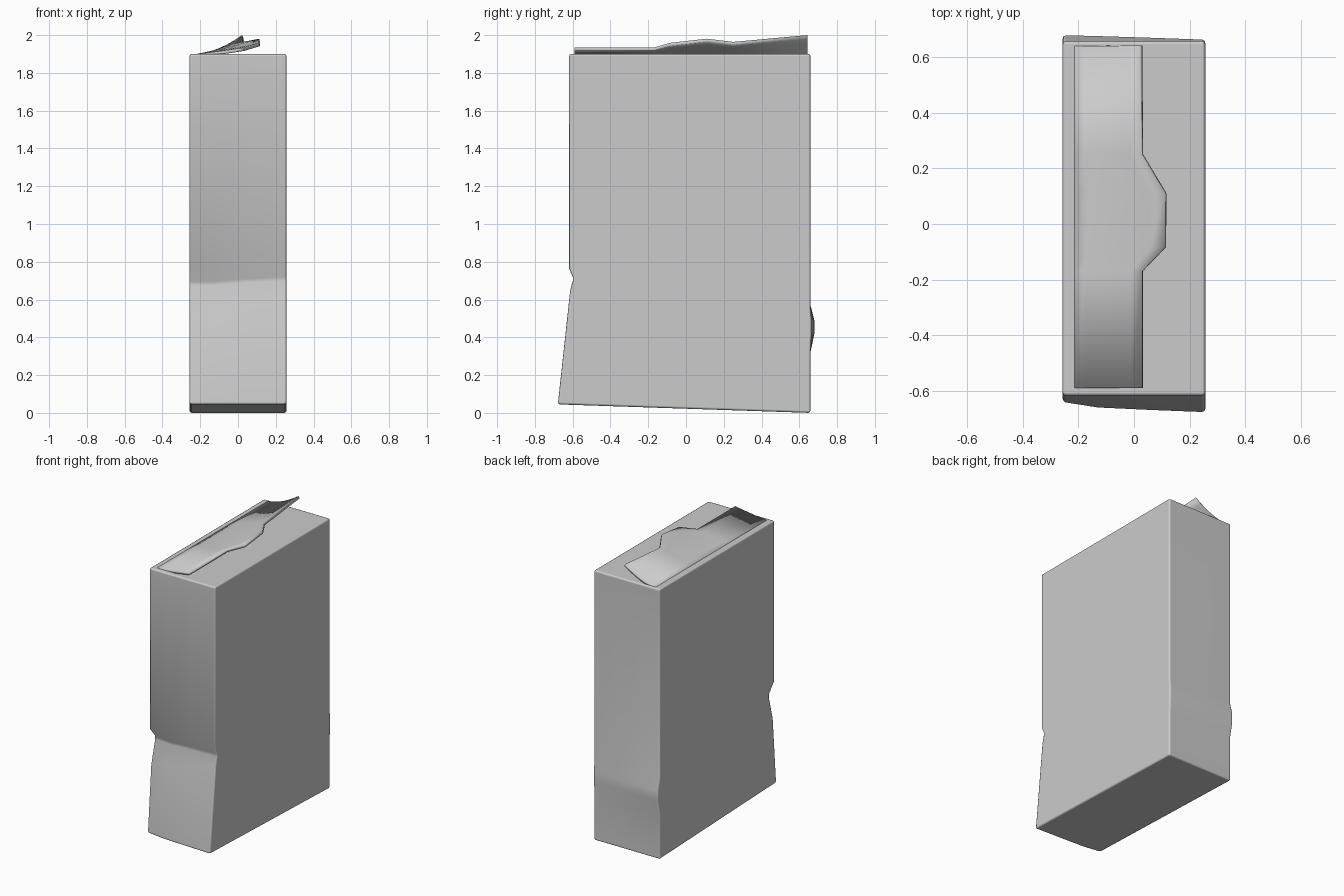
import bpy, bmesh, math

if "Cube" in bpy.data.objects:
    bpy.data.objects.remove(bpy.data.objects["Cube"])


def make_object(name, bm):
    bmesh.ops.recalc_face_normals(bm, faces=bm.faces)
    mesh = bpy.data.meshes.new(name)
    bm.to_mesh(mesh)
    bm.free()
    ob = bpy.data.objects.new(name, mesh)
    bpy.context.collection.objects.link(ob)
    bpy.ops.object.select_all(action='DESELECT')
    ob.select_set(True)
    bpy.context.view_layer.objects.active = ob
    return ob


# Box body: side profiles (y, z) at stations across the width, dented deeper on the left
def profile(bottom_y, dent_y, dent_z, low_y, low_z, bulge):
    return [(bottom_y, 0.045), (low_y, low_z), (dent_y, dent_z + 0.0), (dent_y, dent_z + 0.02),
            (-0.619, 0.765), (-0.619, 1.9),
            (0.659, 1.9), (0.659, 0.57), (bulge, 0.49), (bulge, 0.42), (0.659, 0.32), (0.659, 0.0)]


stations = [
    (-0.257, profile(-0.642, -0.562, 0.675, -0.605, 0.51, 0.680)),
    (-0.13, profile(-0.662, -0.575, 0.675, -0.618, 0.55, 0.677)),
    (0.06, profile(-0.671, -0.59, 0.69, -0.618, 0.60, 0.671)),
    (0.257, profile(-0.679, -0.60, 0.70, -0.613, 0.65, 0.664)),
]
bm = bmesh.new()
rings = [[bm.verts.new((x, y, z)) for y, z in pts] for x, pts in stations]
n = len(rings[0])
for a, b in zip(rings, rings[1:]):
    for i in range(n):
        j = (i + 1) % n
        bm.faces.new((a[i], a[j], b[j], b[i]))
bm.faces.new(rings[0])
bm.faces.new(rings[-1])
weight = bm.edges.layers.float.new('bevel_weight_edge')
for ring in (rings[0], rings[-1]):
    for i in range(n):
        bm.edges.get((ring[i], ring[(i + 1) % n]))[weight] = 1
for a, b in zip(rings, rings[1:]):
    for i in (0, 5, 6, n - 1):
        bm.edges.get((a[i], b[i]))[weight] = 1
body = make_object("box_body", bm)
bevel = body.modifiers.new("rounded_edges", 'BEVEL')
bevel.limit_method = 'WEIGHT'
bevel.width = 0.012
bevel.segments = 2
bevel.harden_normals = True
bpy.ops.object.shade_smooth_by_angle(angle=math.radians(50))

# Top flap: free-edge outline (x, y, height), curling up from the left hinge
outline = [(0.03, -0.59, 0.032), (0.03, -0.17, 0.032), (0.112, -0.085, 0.057),
           (0.112, 0.11, 0.079), (0.027, 0.25, 0.062), (0.022, 0.642, 0.098)]
hinge_x, hinge_z, columns = -0.215, 1.902, 6
bm = bmesh.new()
rows = []
for x, y, h in outline:
    curl = 1.7 if y > 0.6 else 1.2
    row = []
    for c in range(columns + 1):
        t = c / columns
        row.append(bm.verts.new((hinge_x + t * (x - hinge_x), y, hinge_z + h * t ** curl)))
    rows.append(row)
for a, b in zip(rows, rows[1:]):
    for c in range(columns):
        bm.faces.new((a[c], a[c + 1], b[c + 1], b[c]))
for f in bm.faces:
    f.normal_update()
flap = make_object("top_flap", bm)
# make the sheet face upward so its thickness goes down
if flap.data.polygons[0].normal.z < 0:
    flap.data.flip_normals()
solid = flap.modifiers.new("card_thickness", 'SOLIDIFY')
solid.thickness = 0.018
solid.offset = -1
bpy.ops.object.shade_smooth_by_angle(angle=math.radians(35))
